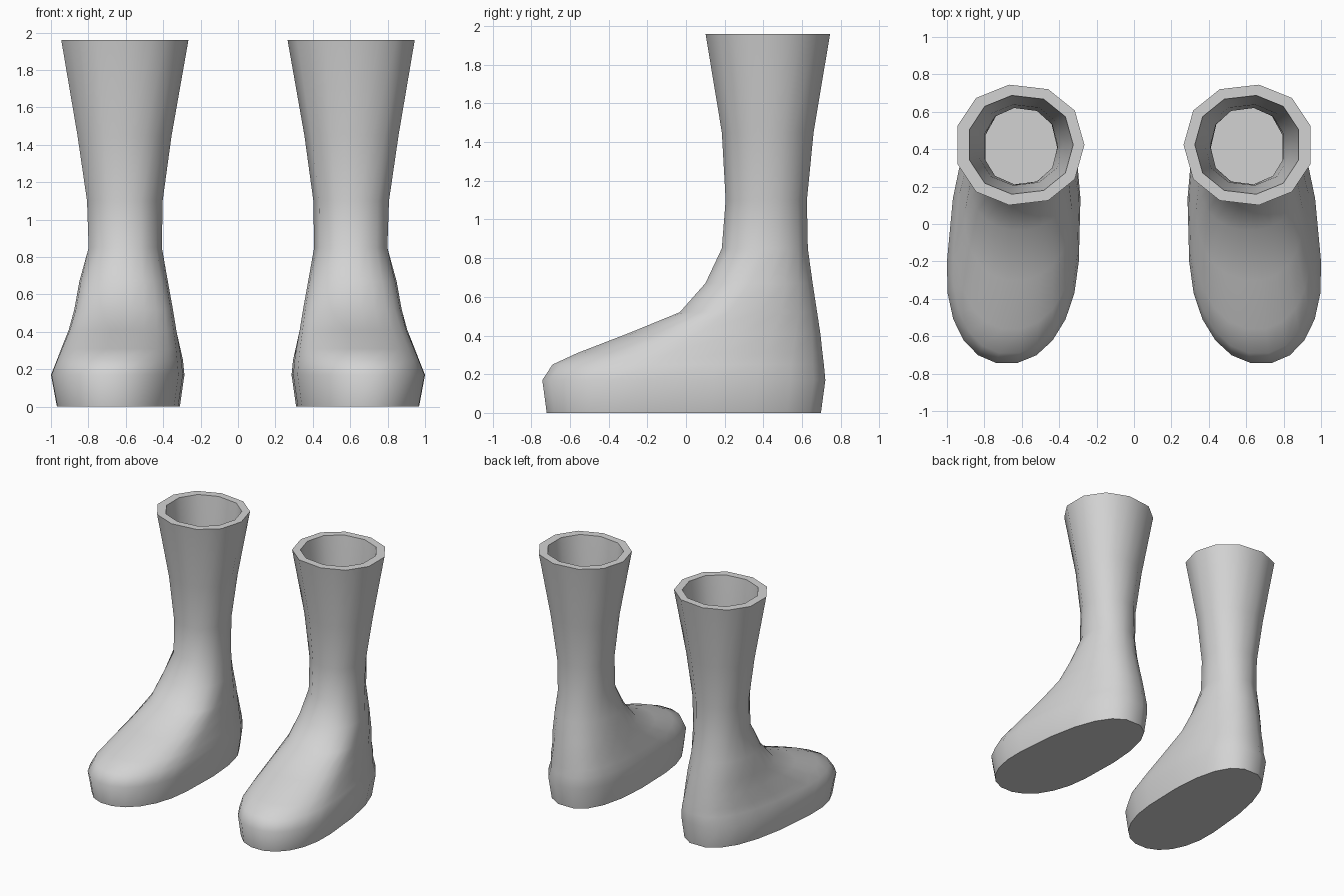
import bpy
import math

if "Cube" in bpy.data.objects:
    bpy.data.objects.remove(bpy.data.objects["Cube"])

N = 22  # points per ring; the shaft uses every second one as a corner

grey = bpy.data.materials.new("plain_grey")
grey.diffuse_color = (0.65, 0.65, 0.65, 1)
grey.use_nodes = True
grey.node_tree.nodes["Principled BSDF"].inputs["Base Color"].default_value = grey.diffuse_color

# z, inner x, outer x, front y, back y, widest y, skew of centre line, back roundness
FOOT = [
    (0.00, 0.32, 0.968, -0.725, 0.705, -0.20, 0.06, 2.5),
    (0.17, 0.295, 1.00, -0.748, 0.728, -0.20, 0.06, 2.5),
    (0.25, 0.303, 0.968, -0.695, 0.72, -0.17, 0.06, 2.5),
    (0.31, 0.312, 0.945, -0.565, 0.712, -0.08, 0.05, 2.5),
    (0.41, 0.33, 0.905, -0.305, 0.70, 0.06, 0.04, 2.4),
    (0.52, 0.348, 0.875, -0.035, 0.682, 0.22, 0.02, 2.3),
    (0.67, 0.375, 0.848, 0.098, 0.658, 0.33, 0.0, 2.1),
]
# z, inner x, outer x, front y, back y
SHAFT = [
    (0.85, 0.407, 0.806, 0.183, 0.632),
    (1.10, 0.403, 0.815, 0.203, 0.627),
    (1.45, 0.355, 0.868, 0.183, 0.662),
    (1.96, 0.265, 0.958, 0.098, 0.748),
]
# Lining runs from the rim down to the ankle
LINING = [
    (1.96, 0.325, 0.89, 0.157, 0.69),
    (1.45, 0.378, 0.84, 0.205, 0.64),
    (1.10, 0.408, 0.808, 0.21, 0.622),
    (0.87, 0.411, 0.801, 0.19, 0.627),
]


def power(v, p):
    return math.copysign(abs(v) ** (2 / p), v)


def foot_ring(z, x0, x1, yf, yb, ym, skew, back):
    pts = []
    for i in range(N):
        t = 2 * math.pi * i / N
        front = math.sin(t) > 0
        p = 2.15 if front else back
        y = ym - power(math.sin(t), p) * ((ym - yf) if front else (yb - ym))
        x = (x0 + x1) / 2 - power(math.cos(t), p) * (x1 - x0) / 2
        pts.append((x + skew * (ym - y), y, z))
    return pts


def shaft_ring(z, x0, x1, yf, yb):
    r = foot_ring(z, x0, x1, yf, yb, (yf + yb) / 2, 0, 2.15)
    # flatten to eleven sides
    for i in range(1, N, 2):
        a, b = r[i - 1], r[(i + 1) % N]
        r[i] = tuple((u + v) / 2 for u, v in zip(a, b))
    return r


def make(name, verts, faces, side):
    if side < 0:
        verts = [(-x, y, z) for x, y, z in verts]
        faces = [f[::-1] for f in faces]
    me = bpy.data.meshes.new(name)
    me.from_pydata(verts, [], faces)
    me.materials.append(grey)
    ob = bpy.data.objects.new(name, me)
    bpy.context.collection.objects.link(ob)
    bpy.ops.object.select_all(action='DESELECT')
    ob.select_set(True)
    bpy.context.view_layer.objects.active = ob
    bpy.ops.object.shade_smooth_by_angle(angle=math.radians(45))


for side, label in ((1, "right"), (-1, "left")):
    # Outer shell, rim and lining as one loft, closed by the sole
    rings = [foot_ring(*r) for r in FOOT]
    rings += [shaft_ring(*r) for r in SHAFT + LINING]
    verts = [p for r in rings for p in r]
    faces = [list(range(N))[::-1]]
    for k in range(len(rings) - 1):
        for i in range(N):
            j = (i + 1) % N
            faces.append([k * N + i, k * N + j, (k + 1) * N + j, (k + 1) * N + i])
    make(label + "_boot", verts, faces, side)

    # Insole seen down through the shaft
    insole = foot_ring(0.02, 0.33, 0.96, -0.71, 0.69, -0.20, 0.06, 2.5)
    make(label + "_insole", insole, [list(range(N))], side)
